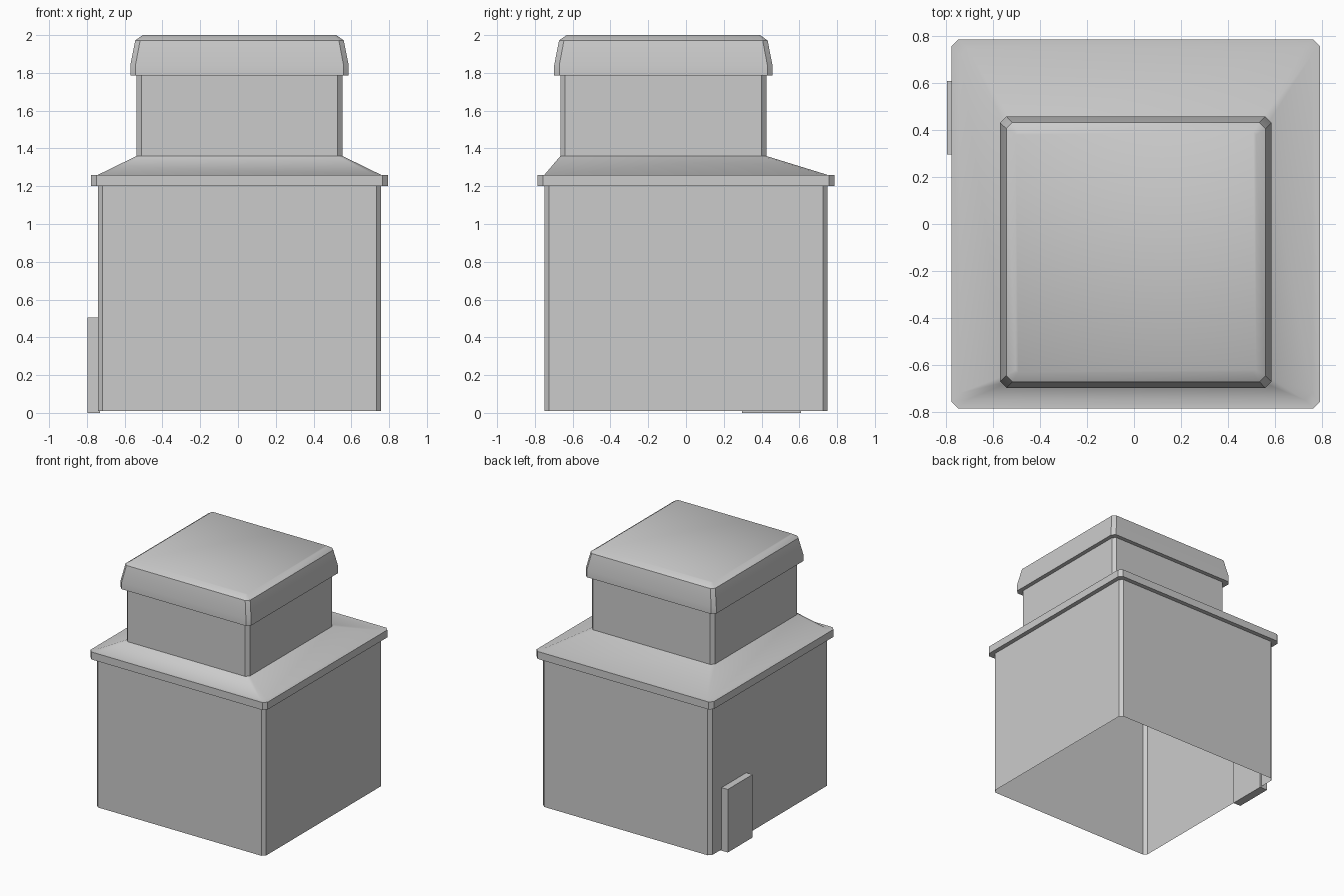
import bpy, bmesh, math

if "Cube" in bpy.data.objects:
    bpy.data.objects.remove(bpy.data.objects["Cube"])

CX = 0.008          # building axis
UPPER_Y = -0.12     # the upper storey is set towards the front


def ring(bm, half, cy, z, cut):
    """Square outline with chamfered corners."""
    pts = []
    for sx, sy in ((1, 1), (-1, 1), (-1, -1), (1, -1)):
        a, b = (half * sx, (half - cut) * sy), ((half - cut) * sx, half * sy)
        pts += [a, b] if sx * sy > 0 else [b, a]
    return [bm.verts.new((CX + x, cy + y, z)) for x, y in pts]


def loft(name, sections, cap_top=False):
    """Stack of chamfered squares joined by quads: (half, y centre, z, cut)."""
    bm = bmesh.new()
    rings = [ring(bm, *s) for s in sections]
    for lo, hi in zip(rings, rings[1:]):
        for i in range(8):
            j = (i + 1) % 8
            bm.faces.new((lo[i], lo[j], hi[j], hi[i]))
    if cap_top:
        bm.faces.new(rings[-1])
    return finish(name, bm)


def finish(name, bm):
    mesh = bpy.data.meshes.new(name)
    bm.to_mesh(mesh)
    bm.free()
    ob = bpy.data.objects.new(name, mesh)
    bpy.context.collection.objects.link(ob)
    bpy.ops.object.select_all(action='DESELECT')
    ob.select_set(True)
    bpy.context.view_layer.objects.active = ob
    bpy.ops.object.shade_smooth_by_angle(angle=math.radians(40))
    return ob


# Main walls, open underneath
loft("lower_walls", [(0.75, 0, 0.01, 0.025), (0.75, 0, 1.2, 0.025)])

# Cornice with a narrow flat rim and the lopsided skirt roof
loft("skirt_roof", [
    (0.75, 0, 1.2, 0.025),
    (0.785, 0, 1.2, 0.028),
    (0.785, 0, 1.26, 0.028),
    (0.75, 0, 1.26, 0.03),
    (0.545, UPPER_Y, 1.36, 0.025),
])

# Upper storey
loft("upper_walls", [(0.545, UPPER_Y, 1.36, 0.025), (0.545, UPPER_Y, 1.785, 0.025)])

# Overhanging top roof with tapered sides
loft("top_roof", [
    (0.545, UPPER_Y, 1.785, 0.025),
    (0.578, UPPER_Y, 1.785, 0.027),
    (0.578, UPPER_Y, 1.84, 0.027),
    (0.552, UPPER_Y, 1.972, 0.026),
    (0.512, UPPER_Y, 2.0, 0.012),
], cap_top=True)

# Door slab on the left wall
bm = bmesh.new()
bmesh.ops.create_cube(bm, size=1)
bmesh.ops.scale(bm, vec=(0.067, 0.313, 0.505), verts=bm.verts)
bmesh.ops.translate(bm, vec=(-0.7635, 0.453, 0.2525), verts=bm.verts)
finish("door", bm)
